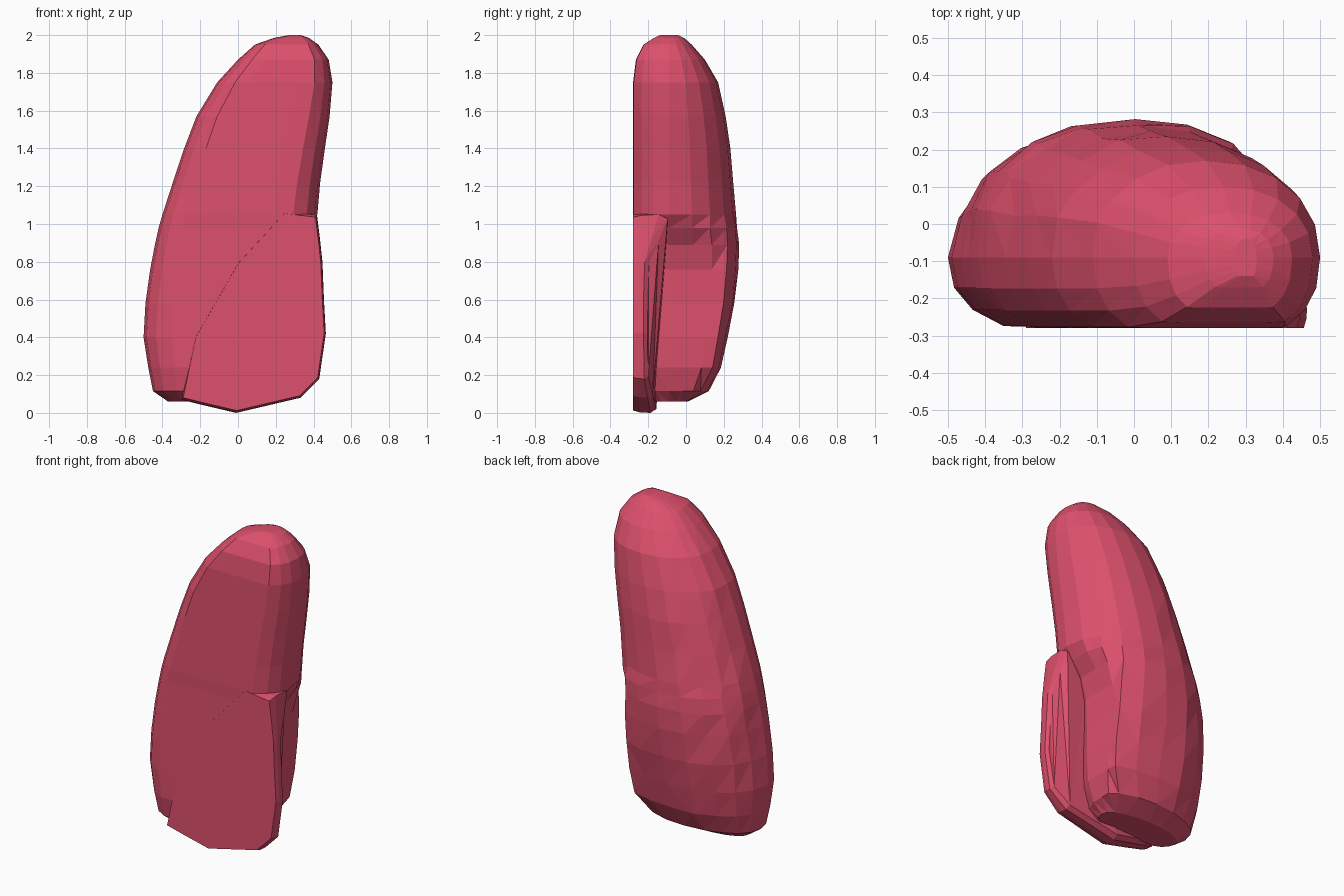
import bpy, bmesh, math, random

random.seed(4)
mat = bpy.data.materials.new("organ_pink")
mat.diffuse_color = (0.72, 0.08, 0.15, 1)


def loft(name, rings):
    """Skin closed rings of equal length into a flat-shaded triangulated solid."""
    bm = bmesh.new()
    loops = [[bm.verts.new(p) for p in r] for r in rings]
    for a, b in zip(loops, loops[1:]):
        n = len(a)
        for i in range(n):
            bm.faces.new((a[i], a[(i + 1) % n], b[(i + 1) % n], b[i]))
    bm.faces.new(loops[0][::-1])
    bm.faces.new(loops[-1])
    bmesh.ops.triangulate(bm, faces=bm.faces[:])
    bmesh.ops.recalc_face_normals(bm, faces=bm.faces[:])
    me = bpy.data.meshes.new(name)
    bm.to_mesh(me)
    bm.free()
    me.materials.append(mat)
    ob = bpy.data.objects.new(name, me)
    bpy.context.collection.objects.link(ob)
    return ob


# Main lung: height, left, right, front, back, recess depth on the inner side
SECTIONS = [
    (0.06, -0.37, 0.16, -0.18, 0.01, 0),
    (0.115, -0.45, 0.32, -0.25, 0.12, 0.22),
    (0.24, -0.475, 0.43, -0.275, 0.19, 0.26),
    (0.40, -0.50, 0.465, -0.277, 0.225, 0.27),
    (0.58, -0.49, 0.455, -0.277, 0.26, 0.27),
    (0.76, -0.465, 0.445, -0.277, 0.28, 0.275),
    (0.89, -0.44, 0.433, -0.277, 0.28, 0.31),
    (0.98, -0.42, 0.425, -0.277, 0.275, 0.37),
    (1.05, -0.40, 0.42, -0.28, 0.265, 0),
    (1.22, -0.345, 0.435, -0.28, 0.25, 0),
    (1.40, -0.285, 0.46, -0.28, 0.235, 0),
    (1.57, -0.22, 0.485, -0.28, 0.21, 0),
    (1.75, -0.11, 0.50, -0.28, 0.17, 0),
    (1.87, 0.00, 0.48, -0.265, 0.10, 0),
    (1.95, 0.09, 0.425, -0.225, 0.03, 0),
    (1.985, 0.19, 0.375, -0.17, -0.01, 0),
    (2.00, 0.27, 0.33, -0.14, -0.04, 0),
]
N, YM = 20, -0.09
rings = []
for z, xl, xr, yf, yb, rec in SECTIONS:
    c, a, ring = (xl + xr) / 2, (xr - xl) / 2, []
    for i in range(N):
        t = 2 * math.pi * i / N
        co, si = math.cos(t), math.sin(t)
        if si >= -1e-6:
            x = c + a * math.copysign(abs(co) ** 0.92, co)
            y = YM + (yb - YM) * max(si, 0) ** 0.92
        else:
            x = c + a * math.copysign(abs(co) ** 0.7, co)
            y = YM - (YM - yf) * min(1, 1.18 * abs(si) ** 0.85)
        if rec and y > -0.262:
            x = min(x, rec - (0.03 if y < -0.12 else 0))
        # slight unevenness on the rounded back only
        j = 0.007 if si > 0.1 and 0.1 < z < 1.9 and x < rec - 0.01 else 0
        ring.append((x + random.uniform(-j, j), y + random.uniform(-j, j), z))
    rings.append(ring)
loft("lung_body", rings)

# Thin front lobe standing past the recess; its rim curls back at top and bottom
OUTLINE = [(-0.30, 0.07), (-0.18, 0.04), (-0.01, 0.0), (0.33, 0.08), (0.43, 0.18),
           (0.465, 0.42), (0.455, 0.6), (0.447, 0.8), (0.433, 0.93), (0.418, 1.05),
           (0.25, 1.07), (0.0, 0.8), (-0.23, 0.4)]
layers = [(-0.28, 0.975, 0), (-0.255, 0.995, 0.1), (-0.225, 1.0, 0.3), (-0.205, 0.96, 0.4)]
loft("front_lobe", [[(0.1 + (x - 0.1) * s,
                      y + max(0, z - 0.78) * k + max(0, 0.2 - z) * k * 0.6,
                      0.5 + (z - 0.5) * s)
                     for x, z in OUTLINE] for y, s, k in layers])
